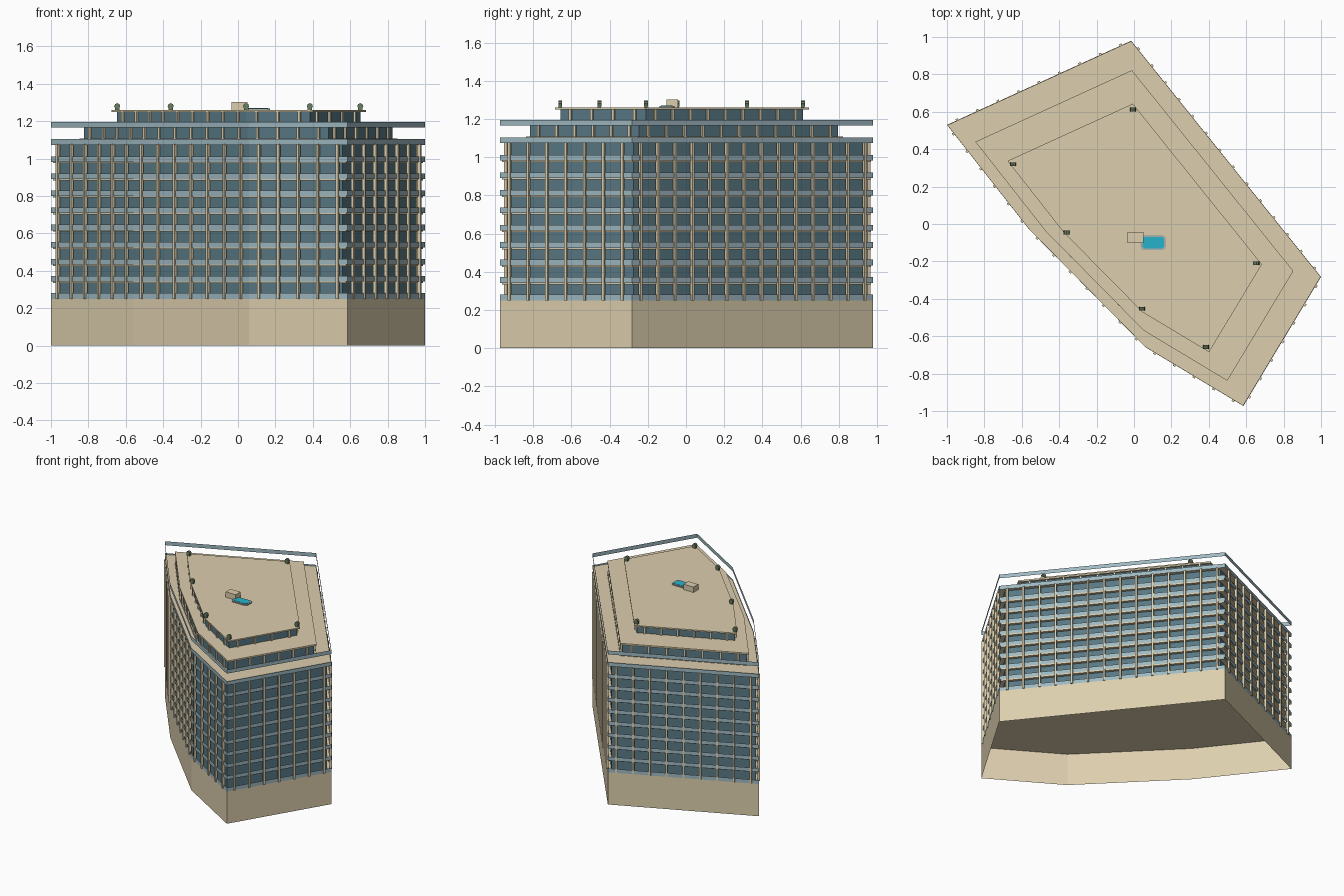
import bpy, bmesh, math
from mathutils import Vector, Matrix

if "Cube" in bpy.data.objects:
    bpy.data.objects.remove(bpy.data.objects["Cube"])

# counter-clockwise footprint of the tower
PLAN = [Vector(p) for p in [(-0.015, 0.98), (-1.0, 0.53), (-0.56, -0.03),
                            (0.06, -0.658), (0.585, -0.973), (1.0, -0.283)]]
MID = sum(PLAN, Vector((0, 0))) / len(PLAN)
FLOOR0, PITCH, FLOORS = 0.25, 0.0915, 9


def material(name, r, g, b):
    m = bpy.data.materials.new(name)
    m.diffuse_color = (r, g, b, 1)
    m.use_nodes = True
    m.node_tree.nodes["Principled BSDF"].inputs["Base Color"].default_value = m.diffuse_color
    return m


STONE = material("stone", 0.72, 0.62, 0.42)
GLASS = material("dark_glass", 0.10, 0.19, 0.23)
RAIL = material("rail_glass", 0.34, 0.48, 0.53)
GREEN = material("shrub_green", 0.14, 0.21, 0.12)
WATER = material("water", 0.02, 0.45, 0.60)
RIM = material("pool_rim", 0.40, 0.45, 0.42)


def finish(bm, name, mat):
    me = bpy.data.meshes.new(name)
    bm.to_mesh(me)
    bm.free()
    me.materials.append(mat)
    ob = bpy.data.objects.new(name, me)
    bpy.context.collection.objects.link(ob)
    return ob


def outline(s):
    return [MID + (p - MID) * s for p in PLAN]


def extrude(bm, pts, z0, z1, top=True, bottom=True):
    lo = [bm.verts.new((p[0], p[1], z0)) for p in pts]
    hi = [bm.verts.new((p[0], p[1], z1)) for p in pts]
    n = len(pts)
    for i in range(n):
        j = (i + 1) % n
        bm.faces.new((lo[i], lo[j], hi[j], hi[i]))
    if top:
        bm.faces.new(hi)
    if bottom:
        bm.faces.new(lo[::-1])


def storey(name, mat, s, z0, z1, **caps):
    bm = bmesh.new()
    extrude(bm, outline(s), z0, z1, **caps)
    return finish(bm, name, mat)


def add_box(bm, centre, size, angle=0):
    m = (Matrix.Translation(centre) @ Matrix.Rotation(angle, 4, 'Z')
         @ Matrix.Diagonal((*size, 1)))
    bmesh.ops.create_cube(bm, size=1, matrix=m)


def fins(name, s, z0, z1, width=0.014, depth=0.018, bay=0.12):
    bm = bmesh.new()
    pts = outline(s)
    for a, b in zip(pts, pts[1:] + pts[:1]):
        d = b - a
        n = max(1, round(d.length / bay))
        for i in range(n):
            p = a + d * (i + 0.5) / n
            add_box(bm, (p.x, p.y, (z0 + z1) / 2), (width, depth, z1 - z0)[0:1] + (depth, z1 - z0),
                    math.atan2(d.y, d.x))
    return finish(bm, name, STONE)


# hollow podium, open underneath
storey("podium", STONE, 1.0, 0, FLOOR0, bottom=False)

# main glazed block with its floor slabs, balcony rails and vertical fins
TOP = FLOOR0 + PITCH * FLOORS
storey("main_glazing", GLASS, 0.955, FLOOR0, TOP, top=False, bottom=False)
slabs, rails = bmesh.new(), bmesh.new()
for i in range(FLOORS + 2):
    z = FLOOR0 + PITCH * i
    if 0 < i < FLOORS:
        extrude(slabs, outline(0.988), z - 0.007, z + 0.007)
    extrude(rails, outline(1.0), z, z + 0.03, top=False, bottom=False)
finish(slabs, "floor_slabs", STONE)
finish(rails, "balcony_rails", RAIL)
storey("main_roof", STONE, 0.998, TOP, TOP + 0.02)
fins("main_fins", 1.0, FLOOR0, TOP + 0.003)

# two set-back upper storeys
storey("lower_terrace_slab", STONE, 0.85, 1.09, 1.108)
storey("lower_setback_glazing", GLASS, 0.825, 1.108, 1.178, top=False, bottom=False)
fins("lower_setback_fins", 0.828, 1.108, 1.178)
storey("lower_setback_roof", STONE, 0.85, 1.178, 1.19)
storey("upper_setback_glazing", GLASS, 0.65, 1.19, 1.25, top=False, bottom=False)
fins("upper_setback_fins", 0.653, 1.19, 1.25)
storey("upper_setback_roof", STONE, 0.68, 1.25, 1.26)

# rooftop shrubs at the corners
shrubs = bmesh.new()
for p in outline(0.65):
    add_box(shrubs, (p.x, p.y, 1.267), (0.024, 0.018, 0.014))
    bmesh.ops.create_cone(shrubs, cap_ends=True, segments=8, radius1=0.016, radius2=0.016,
                          depth=0.02, matrix=Matrix.Translation((p.x, p.y, 1.28))
                          @ Matrix.Rotation(math.pi / 2, 4, 'X'))
finish(shrubs, "roof_shrubs", GREEN)

# rooftop plant room
bm = bmesh.new()
add_box(bm, (0.008, -0.072, 1.281), (0.085, 0.058, 0.042))
finish(bm, "plant_room", STONE)


# pool with rounded corners
def rounded(cx, cy, w, h, r):
    pts = []
    for k, (sx, sy) in enumerate([(1, 1), (-1, 1), (-1, -1), (1, -1)]):
        for j in range(4):
            a = math.pi / 2 * (k + j / 3)
            pts.append((cx + sx * (w / 2 - r) + r * math.cos(a),
                        cy + sy * (h / 2 - r) + r * math.sin(a)))
    return pts


bm = bmesh.new()
extrude(bm, rounded(0.103, -0.1, 0.135, 0.08, 0.02), 1.26, 1.268)
finish(bm, "pool_rim", RIM)
bm = bmesh.new()
extrude(bm, rounded(0.103, -0.1, 0.115, 0.06, 0.012), 1.262, 1.27)
finish(bm, "pool_water", WATER)
